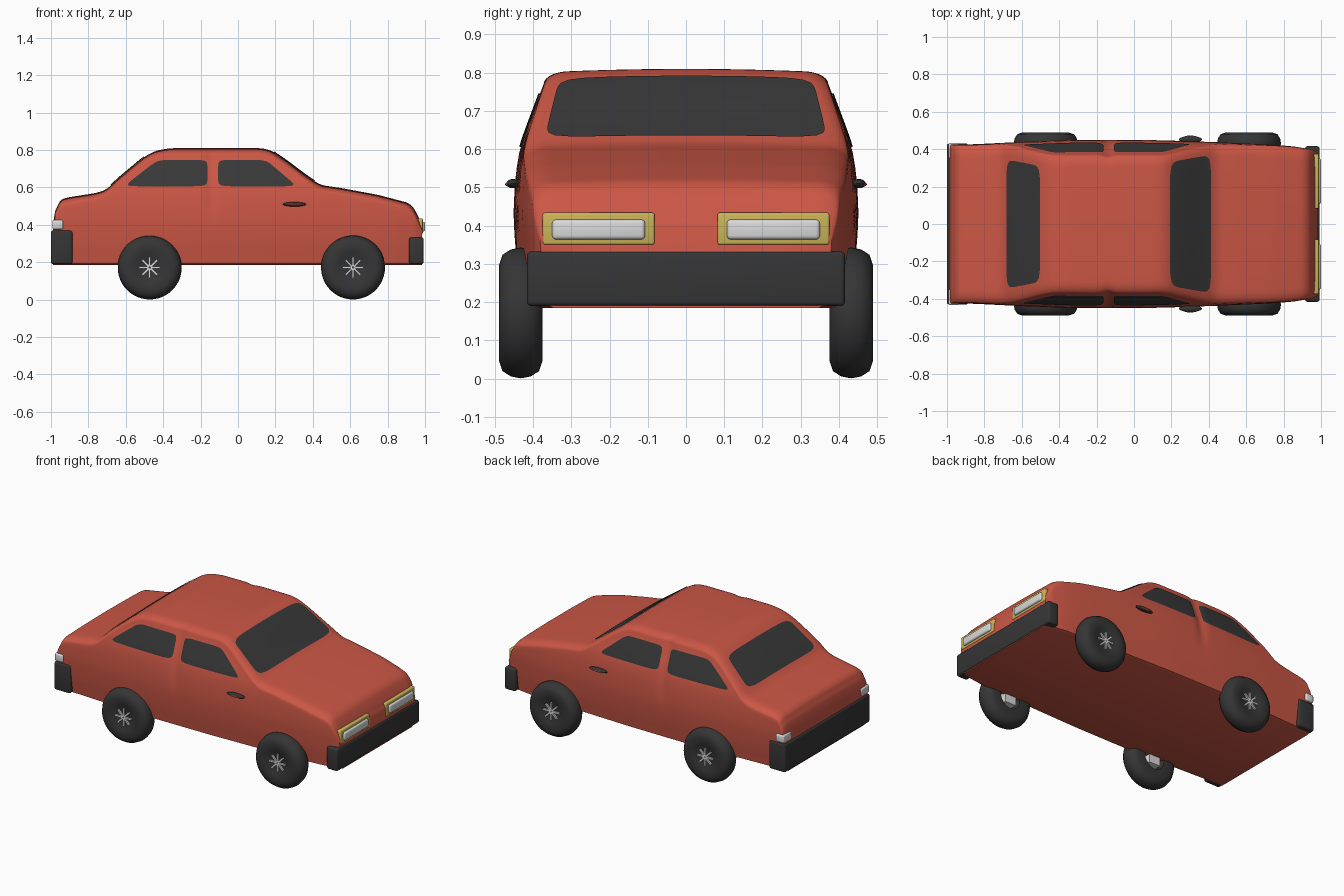
import bpy, bmesh, math
from mathutils import Vector, Matrix
from mathutils.bvhtree import BVHTree

if "Cube" in bpy.data.objects:
    bpy.data.objects.remove(bpy.data.objects["Cube"], do_unlink=True)


def material(name, color):
    m = bpy.data.materials.new(name)
    m.use_nodes = True
    m.diffuse_color = (*color, 1)
    node = next(n for n in m.node_tree.nodes if n.type == "BSDF_PRINCIPLED")
    node.inputs["Base Color"].default_value = (*color, 1)
    return m


RED = material("red paint", (0.60, 0.095, 0.06))
BLACK = material("black rubber", (0.036, 0.036, 0.036))
GLASS = material("dark glass", (0.04, 0.04, 0.04))
YELLOW = material("yellow trim", (0.60, 0.46, 0.10))
GREY = material("light grey", (0.70, 0.70, 0.70))


def finish(bm, name, mat, angle=40):
    bmesh.ops.recalc_face_normals(bm, faces=bm.faces)
    mesh = bpy.data.meshes.new(name)
    bm.to_mesh(mesh)
    bm.free()
    mesh.materials.append(mat)
    mesh.shade_smooth()
    mesh.set_sharp_from_angle(angle=math.radians(angle))
    ob = bpy.data.objects.new(name, mesh)
    bpy.context.collection.objects.link(ob)
    return ob


def box(name, lo, hi, mat, bevel=0.01):
    bm = bmesh.new()
    bmesh.ops.create_cube(bm, size=1)
    lo, hi = Vector(lo), Vector(hi)
    for v in bm.verts:
        v.co = (lo + hi) / 2 + v.co * (hi - lo)
    bmesh.ops.bevel(bm, geom=bm.edges[:], offset=bevel, segments=3,
                    profile=0.5, affect="EDGES")
    return finish(bm, name, mat, 60)


def ball(name, centre, radii, mat):
    bm = bmesh.new()
    bmesh.ops.create_uvsphere(bm, u_segments=24, v_segments=12, radius=1)
    bmesh.ops.transform(bm, verts=bm.verts,
                        matrix=Matrix.Translation(centre) @ Matrix.Diagonal((*radii, 1)))
    return finish(bm, name, mat)


def interp(pts, x):
    if x <= pts[0][0]:
        return pts[0][1]
    for (x0, y0), (x1, y1) in zip(pts, pts[1:]):
        if x <= x1:
            return y0 + (y1 - y0) * (x - x0) / (x1 - x0)
    return pts[-1][1]


def soft(pts, x, w):
    return sum(interp(pts, x + w * k / 4) for k in range(-4, 5)) / 9


# Body curves: roof line, half width along the car, side curve by height
TOP = [(-.99, .40), (-.98, .48), (-.96, .53), (-.92, .545), (-.75, .572), (-.7, .59),
       (-.65, .64), (-.5, .765), (-.44, .797), (-.36, .81), (.13, .81), (.18, .797),
       (.25, .75), (.37, .66), (.44, .613), (.55, .597), (.75, .56), (.92, .515),
       (.945, .49), (.965, .44), (.985, .40)]
WIDE = [(-.99, .425), (-.9, .425), (-.6, .44), (-.3, .452), (.1, .45), (.4, .44),
        (.75, .425), (.93, .408), (.985, .385)]
SIDE = [(.185, .94), (.3, .98), (.42, 1), (.52, .99), (.6, .965), (.68, .9),
        (.77, .825), (.81, .79)]
FLOOR = 0.185


def half_section(x):
    end = min(x + .99, .985 - x)
    top = soft(TOP, x, min(.025, end))
    width = soft(WIDE, x, min(.08, end))
    pillar = math.exp(-((x + .14) / .03) ** 2)
    rise = top - FLOOR - .04
    pts = [(0, FLOOR), (width * .9, FLOOR)]
    for i in range(17):
        z = FLOOR + .008 + (rise - .008) * i / 16
        dip = 1 - .03 * pillar * min(1, max(0, (z - .4) / .2))
        pts.append((width * soft(SIDE, z, .03) * dip, z))
    edge = pts[-1][0]
    for i in range(1, 8):
        a = math.pi / 2 * i / 7
        pts.append((edge - .07 * (1 - math.cos(a)), top - .04 + .034 * math.sin(a)))
    inner = edge - .07
    for i in range(1, 7):
        t = 1 - i / 6
        pts.append((inner * t, top - .006 * t * t))
    return pts


# Body shell
bm = bmesh.new()
stations = sorted([-.99 + 1.975 * i / 110 for i in range(111)]
                  + [s * (.978 - .006 * k) for s in (-1, 1) for k in range(8)])
rings = []
for x in stations:
    half = half_section(x)
    ring = half + [(-y, z) for y, z in half[-2:0:-1]]
    rings.append([bm.verts.new((x, y, z)) for y, z in ring])
for a, b in zip(rings, rings[1:]):
    for i in range(len(a)):
        j = (i + 1) % len(a)
        bm.faces.new((a[i], a[j], b[j], b[i]))
bm.faces.new(rings[0])
bm.faces.new(rings[-1])
bmesh.ops.recalc_face_normals(bm, faces=bm.faces)
tree = BVHTree.FromBMesh(bm)
finish(bm, "body", RED)


# Window panes: rounded quads laid on the body
def pane(name, corners, place):
    bm = bmesh.new()
    a, b, c, d = [Vector(p) for p in corners]

    def vert(r, ang):
        cs, sn = math.cos(ang), math.sin(ang)
        k = r / (abs(cs) ** 9 + abs(sn) ** 9) ** (1 / 9)
        u, v = (1 + cs * k) / 2, (1 + sn * k) / 2
        p = (a * (1 - u) + b * u) * (1 - v) + (d * (1 - u) + c * u) * v
        origin, direction = place(p)
        hit, normal, _, _ = tree.ray_cast(Vector(origin), Vector(direction))
        return bm.verts.new(hit + normal * .004)

    n = 72
    loops = [[vert(r / 12, 2 * math.pi * i / n) for i in range(n)] for r in range(1, 13)]
    centre = vert(0, 0)
    for i in range(n):
        j = (i + 1) % n
        bm.faces.new((centre, loops[0][i], loops[0][j]))
        for p, q in zip(loops, loops[1:]):
            bm.faces.new((p[i], q[i], q[j], p[j]))
    ob = finish(bm, name, GLASS)
    # keep the pane facing outward
    if sum((p.normal.dot(p.center - Vector((0, 0, .4))) for p in ob.data.polygons)) < 0:
        ob.data.flip_normals()


def from_above(p):
    return (p.x, p.y, 2), (0, 0, -1)


pane("windshield", [(.19, -.33), (.41, -.37), (.41, .37), (.19, .33)], from_above)
pane("rear_window", [(-.68, -.345), (-.5, -.31), (-.5, .31), (-.68, .345)], from_above)

for side, s in (("left", 1), ("right", -1)):
    def from_side(p):
        return (p.x, 2 * s, p.y), (0, -s, 0)

    pane(side + "_front_door_window",
         [(-.105, .605), (.315, .605), (.15, .745), (-.105, .745)], from_side)
    pane(side + "_rear_door_window",
         [(-.61, .605), (-.165, .605), (-.165, .745), (-.43, .745)], from_side)

    # Door handle
    ball(side + "_handle", (.302, .452 * s, .51), (.062, .018, .012), BLACK)
    ball(side + "_handle_insert", (.302, .462 * s, .508), (.04, .011, .006), RED)

    # Lights
    y0, y1 = sorted((.082 * s, .375 * s))
    box(side + "_headlight_frame", (.94, y0, .35), (.988, y1, .434), YELLOW, .006)
    box(side + "_headlight_lens", (.95, y0 + .025, .364), (1.0, y1 - .025, .416), GREY)
    y0, y1 = sorted((.35 * s, .434 * s))
    box(side + "_tail_light", (-.993, y0, .376), (-.935, y1, .426), GREY)

# Bumpers
box("front_bumper", (.915, -.416, .19), (.992, .416, .333), BLACK, .012)
box("rear_bumper", (-1.0, -.43, .19), (-.885, .43, .37), BLACK, .012)

# Wheels: lathed tyre, spoked hub and inner axle block
TYRE = [(0, .042), (.055, .042), (.08, .054), (.125, .057), (.152, .048), (.166, .026),
        (.171, 0), (.166, -.026), (.152, -.048), (.125, -.057), (.07, -.054),
        (.062, 0), (0, 0)]


def wheel(name, x, s):
    place = Matrix.Translation((x, .432 * s, .172)) @ Matrix.Diagonal((1, s, 1, 1))
    bm = bmesh.new()
    verts = [bm.verts.new((r, y, 0)) for r, y in TYRE]
    edges = [bm.edges.new(e) for e in zip(verts, verts[1:])]
    bmesh.ops.spin(bm, geom=verts + edges, cent=(0, 0, 0), axis=(0, 1, 0),
                   angle=2 * math.pi, steps=48)
    bmesh.ops.remove_doubles(bm, verts=bm.verts, dist=.0005)
    bmesh.ops.transform(bm, matrix=place, verts=bm.verts)
    finish(bm, name + "_tyre", BLACK, 50)

    bm = bmesh.new()
    for k in range(8):
        turn = Matrix.Rotation(k * math.pi / 4, 4, "Y")
        bmesh.ops.create_cube(bm, size=1, matrix=place @ turn
                              @ Matrix.Translation((.03, .044, 0))
                              @ Matrix.Diagonal((.052, .016, .011, 1)))
    bmesh.ops.create_cube(bm, size=1, matrix=place @ Matrix.Translation((0, -.028, 0))
                          @ Matrix.Diagonal((.08, .058, .08, 1)))
    finish(bm, name + "_hub", GREY, 30)


for side, s in (("left", 1), ("right", -1)):
    wheel("front_" + side, .615, s)
    wheel("rear_" + side, -.472, s)
